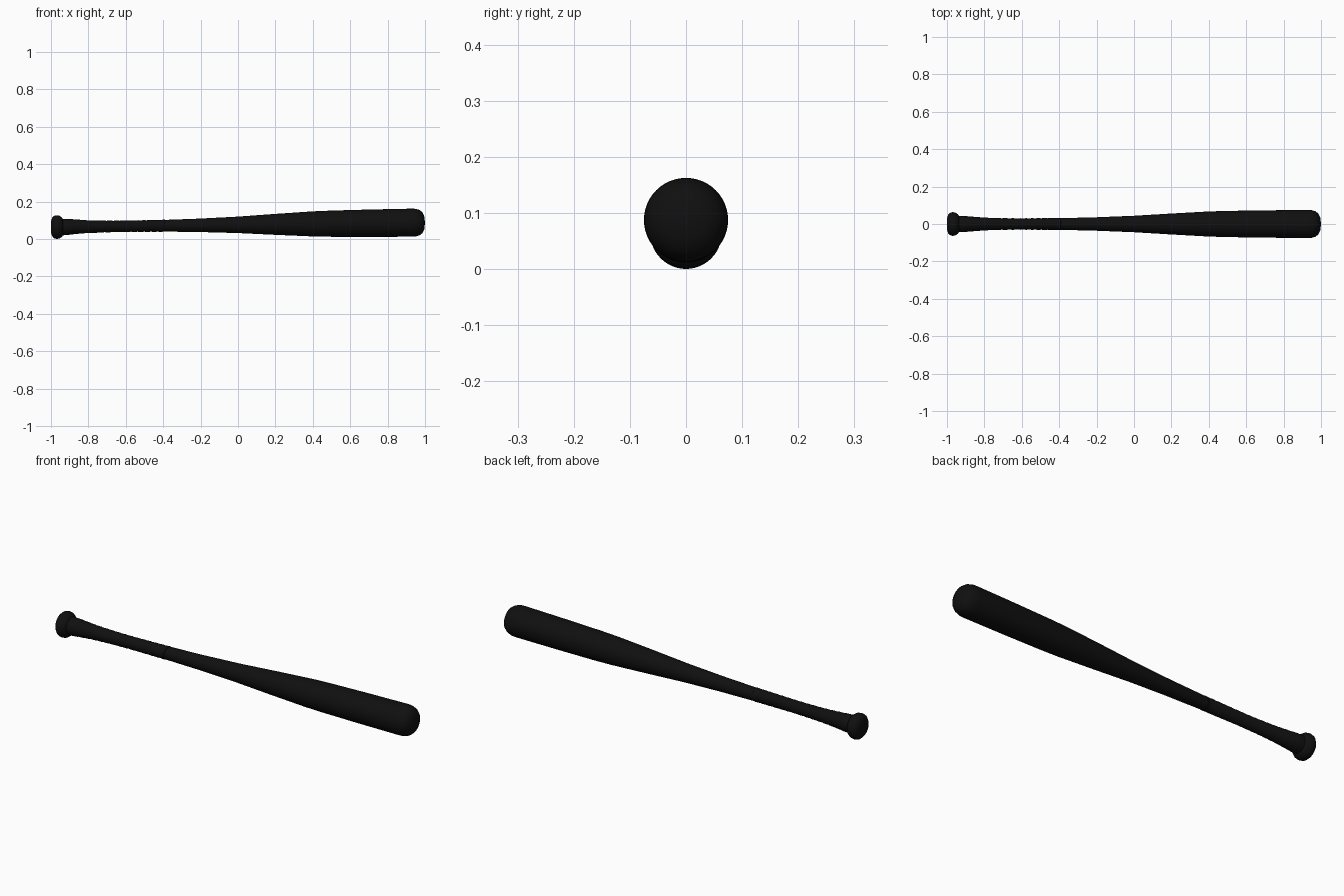
import bpy
import bmesh
import math

SIDES = 48
AXIS_HEIGHT = 0.076
TILT = math.atan(0.0125)

old = bpy.data.objects.get("Cube")
if old:
    bpy.data.objects.remove(old)

black = bpy.data.materials.new("matte black")
black.use_nodes = True
colour = (0.005, 0.005, 0.005, 1)
black.diffuse_color = colour
bsdf = black.node_tree.nodes["Principled BSDF"]
bsdf.inputs["Base Color"].default_value = colour
bsdf.inputs["Roughness"].default_value = 0.7


def lathe(name, profile, slant=0.0):
    """Turn (x, radius) points around the long axis; slant leans the rings."""
    bm = bmesh.new()
    rings = []
    for x, r in profile:
        if r == 0:
            rings.append([bm.verts.new((x, 0, 0))] * SIDES)
            continue
        ring = []
        for i in range(SIDES):
            a = math.tau * i / SIDES
            ring.append(bm.verts.new((x + slant * math.cos(a), r * math.sin(a), r * math.cos(a))))
        rings.append(ring)
    for a, b in zip(rings, rings[1:]):
        for i in range(SIDES):
            j = (i + 1) % SIDES
            corners = list(dict.fromkeys((a[i], a[j], b[j], b[i])))
            bm.faces.new(corners)
    bmesh.ops.recalc_face_normals(bm, faces=bm.faces)
    mesh = bpy.data.meshes.new(name)
    bm.to_mesh(mesh)
    bm.free()
    mesh.materials.append(black)
    obj = bpy.data.objects.new(name, mesh)
    bpy.context.collection.objects.link(obj)
    # The bat rests with its barrel axis slightly raised
    obj.location.z = AXIS_HEIGHT
    obj.rotation_euler.y = -TILT
    bpy.ops.object.select_all(action="DESELECT")
    obj.select_set(True)
    bpy.context.view_layer.objects.active = obj
    bpy.ops.object.shade_smooth_by_angle(angle=math.radians(40))
    return obj


# Handle flare, taper and barrel with a rounded tip
body = [(-0.96, 0.044), (-0.93, 0.044), (-0.88, 0.039), (-0.8, 0.033),
        (-0.7, 0.030), (-0.6, 0.029), (-0.4, 0.031), (-0.2, 0.036),
        (0.0, 0.044), (0.2, 0.056), (0.4, 0.067), (0.5, 0.070),
        (0.7, 0.073), (0.93, 0.075), (0.95, 0.074), (0.97, 0.068),
        (0.985, 0.057), (0.996, 0.035), (1.0, 0.0)]
lathe("bat_body", body)

# Rounded knob at the end of the handle
lathe("knob", [(-1.0, 0.0), (-1.0, 0.032), (-0.993, 0.050), (-0.983, 0.060),
               (-0.97, 0.0635), (-0.955, 0.061), (-0.943, 0.053), (-0.935, 0.042), (-0.935, 0.0)])


def body_radius(x):
    for (x0, r0), (x1, r1) in zip(body, body[1:]):
        if x0 <= x <= x1:
            return r0 + (r1 - r0) * (x - x0) / (x1 - x0)
    return 0.0


# Overlapping turns of grip tape, each a shallow step
grip = []
turns, start, pitch = 15, -0.92, 0.035
for k in range(turns):
    x = start + k * pitch
    grip.append((x, body_radius(x) + 0.0002))
    grip.append((x + pitch * 0.92, body_radius(x + pitch) + 0.0018))
end = start + turns * pitch
grip.append((end, body_radius(end) - 0.001))
lathe("grip_tape", grip, slant=0.006)
